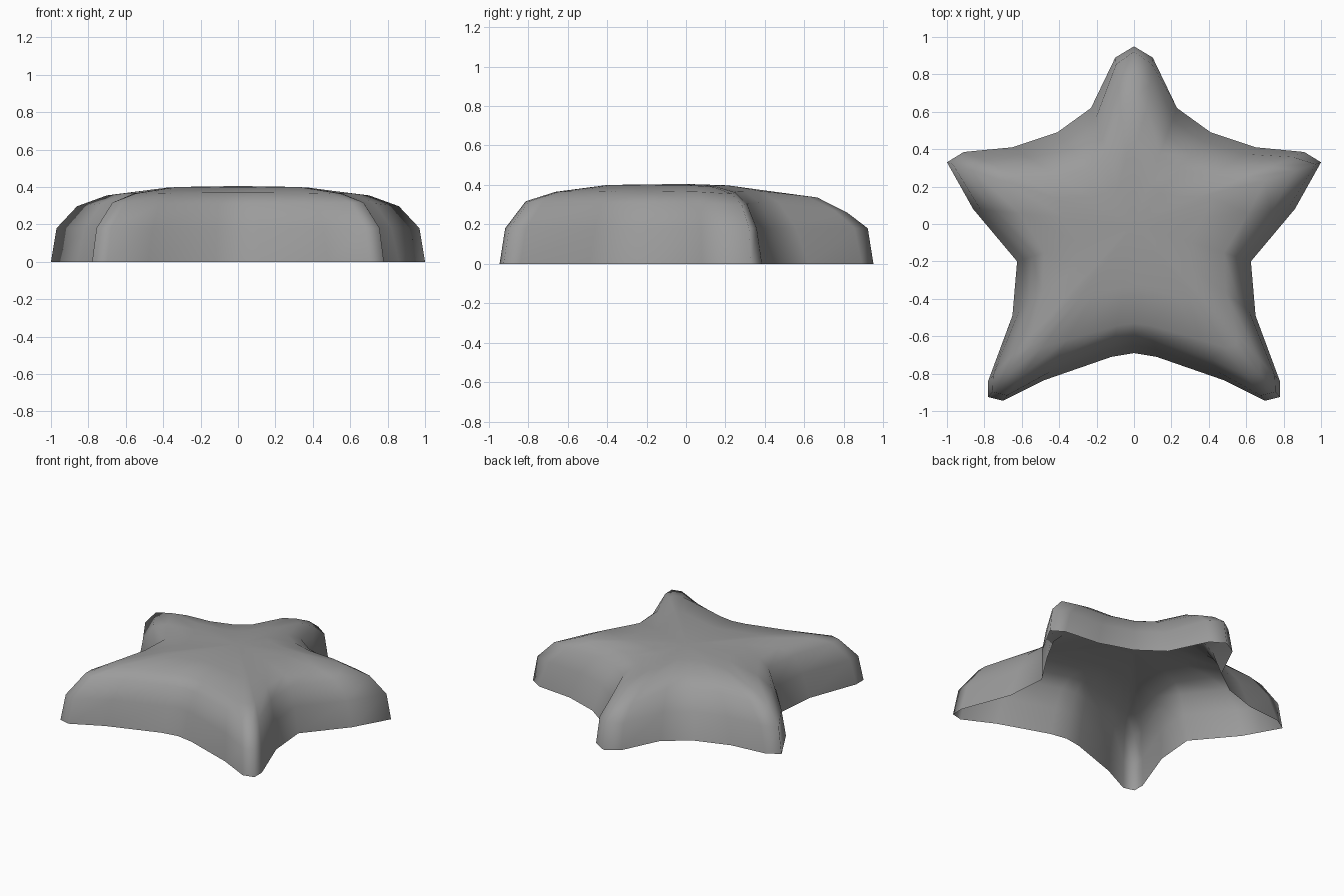
import bpy
import bmesh

cube = bpy.data.objects.get("Cube")
if cube:
    bpy.data.objects.remove(cube, do_unlink=True)

# Material
grey = bpy.data.materials.new("mid grey")
grey.use_nodes = True
colour = (0.33, 0.33, 0.33, 1)
grey.diffuse_color = colour
grey.node_tree.nodes["Principled BSDF"].inputs["Base Color"].default_value = colour

# Half outline from back point to front notch: x, y, and how far it belongs to an arm tip
half = [(0, .95, 1), (.1, .89, .85), (.23, .62, 0), (.41, .49, 0), (.65, .41, .15),
        (.91, .385, .45), (1, .33, 1), (.86, .08, .6), (.625, -.2, 0), (.65, -.49, .2),
        (.78, -.84, .85), (.78, -.925, 1), (.70, -.945, 1), (.48, -.835, .4),
        (.12, -.71, .05), (0, -.69, 0)]
outline = half + [(-x, y, w) for x, y, w in half[-2:0:-1]]

# Rings from rim to crown: scale at tips, front notches, back notches;
# height at tips and notches; drop of the rear tips
rings = [(1, 1, 1, 0, 0, 0),
         (.97, .94, .90, .18, .18, 0),
         (.86, .87, .76, .317, .31, .06),
         (.70, .77, .60, .365, .37, .03),
         (.42, .48, .34, .4, .398, .03)]


def ring_point(x, y, tip, ring):
    tip_s, front_s, back_s, tip_z, notch_z, drop = ring
    rear = min(max(y / .3, 0), 1)
    notch_s = front_s + (back_s - front_s) * rear
    s = notch_s + (tip_s - notch_s) * tip
    z = notch_z + (tip_z - notch_z - drop * max(y, 0)) * tip
    return x * s, y * s, z


# Hollow star shell, open underneath
bm = bmesh.new()
loops = [[bm.verts.new(ring_point(*p, r)) for p in outline] for r in rings]
n = len(outline)
for low, high in zip(loops, loops[1:]):
    for i in range(n):
        j = (i + 1) % n
        bm.faces.new((low[j], low[i], high[i], high[j]))
crown = bm.verts.new((0, 0, .405))
for i in range(n):
    bm.faces.new((loops[-1][(i + 1) % n], loops[-1][i], crown))
for face in bm.faces:
    face.smooth = True

mesh = bpy.data.meshes.new("star_shell")
bm.to_mesh(mesh)
bm.free()
mesh.materials.append(grey)
star = bpy.data.objects.new("star_shell", mesh)
bpy.context.collection.objects.link(star)
